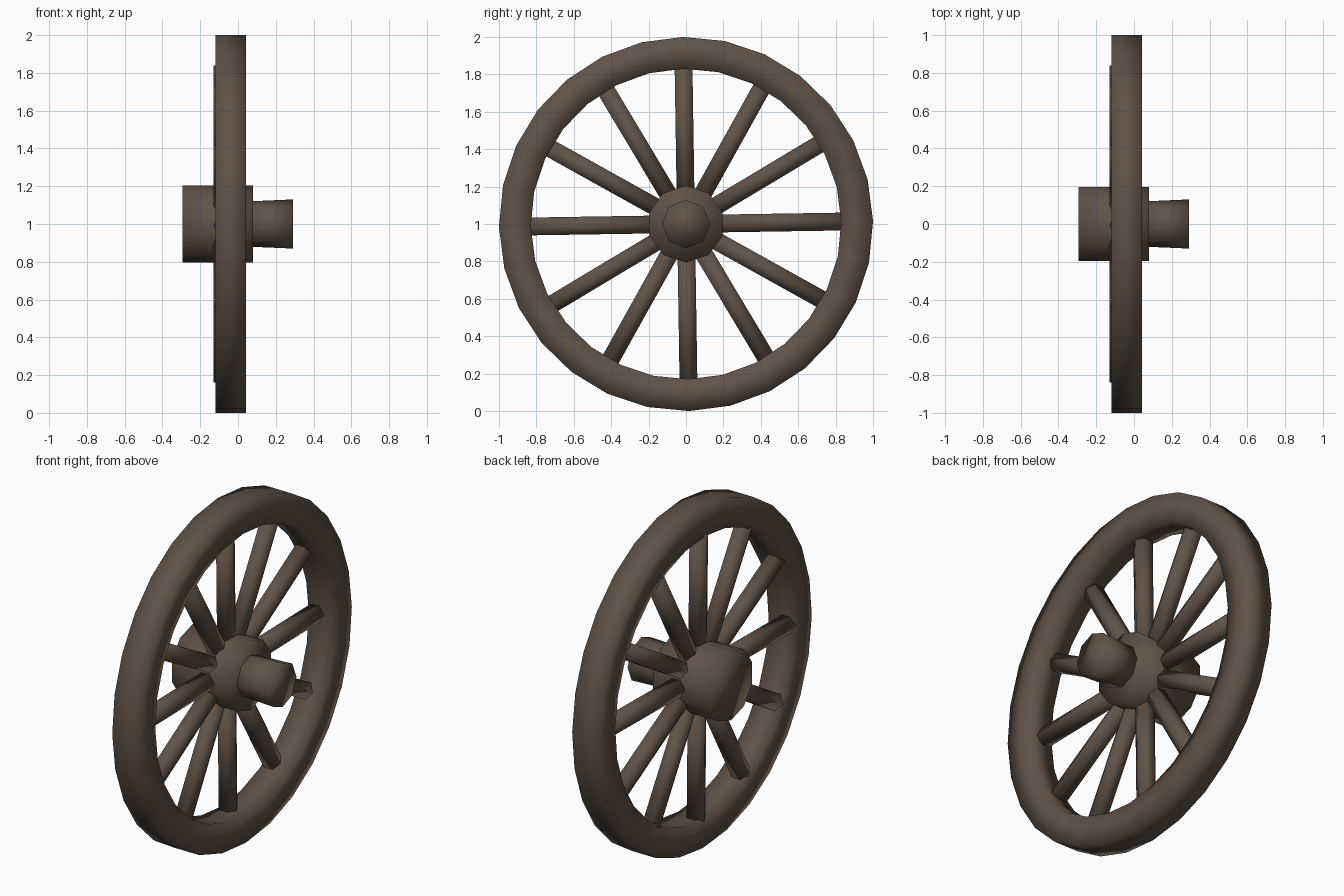
import bpy, bmesh, math
from mathutils import Matrix, Vector

if "Cube" in bpy.data.objects:
    bpy.data.objects.remove(bpy.data.objects["Cube"])

wood = bpy.data.materials.new("dark_brown_wood")
wood.diffuse_color = (0.12, 0.085, 0.062, 1)
wood.use_nodes = True
wood.node_tree.nodes["Principled BSDF"].inputs["Base Color"].default_value = wood.diffuse_color
C = Vector((0, 0, 1))   # wheel centre


def finish(name, bm):
    bmesh.ops.recalc_face_normals(bm, faces=bm.faces[:])
    for f in bm.faces:
        f.smooth = True
    me = bpy.data.meshes.new(name)
    bm.to_mesh(me)
    bm.free()
    me.materials.append(wood)
    ob = bpy.data.objects.new(name, me)
    bpy.context.collection.objects.link(ob)
    return ob


def lathe(name, profile, n, offset=0.0, closed=False):
    """Spin (x, radius) points round the x axis; open profiles get end caps."""
    bm = bmesh.new()
    rings = []
    for i in range(n):
        a = 2 * math.pi * i / n + offset
        rings.append([bm.verts.new(C + Vector((x, -r * math.sin(a), r * math.cos(a))))
                      for x, r in profile])
    m = len(profile)
    for i in range(n):
        p, q = rings[i], rings[(i + 1) % n]
        for j in range(m if closed else m - 1):
            k = (j + 1) % m
            bm.faces.new((p[j], p[k], q[k], q[j]))
    if not closed:
        bm.faces.new([r[0] for r in rings])
        bm.faces.new([r[-1] for r in rings])
    return finish(name, bm)


TILT = math.radians(0.9)

# Rim: rectangular section
lathe("rim", [(-0.12, 1.0), (0.042, 1.0), (0.042, 0.83), (-0.12, 0.83)], 28, TILT, True)

# Hub barrel and the narrower axle cap
lathe("hub", [(-0.295, 0.205), (0.08, 0.205)], 10)
lathe("axle_cap", [(0.06, 0.12), (0.29, 0.13)], 8)

# Twelve six-sided spokes
for i in range(12):
    a = 2 * math.pi * i / 12 + TILT
    bm = bmesh.new()
    bmesh.ops.create_cone(bm, cap_ends=True, segments=6, radius1=0.055, radius2=0.055, depth=0.69)
    # put a ridge of the hexagon towards x
    v = max(bm.verts, key=lambda w: w.co.x)
    turn = -math.atan2(v.co.y, v.co.x)
    bm.transform(Matrix.Translation(C) @ Matrix.Rotation(a, 4, 'X')
                 @ Matrix.Translation((-0.074, 0, 0.495)) @ Matrix.Rotation(turn, 4, 'Z'))
    finish(f"spoke_{i + 1}", bm)
